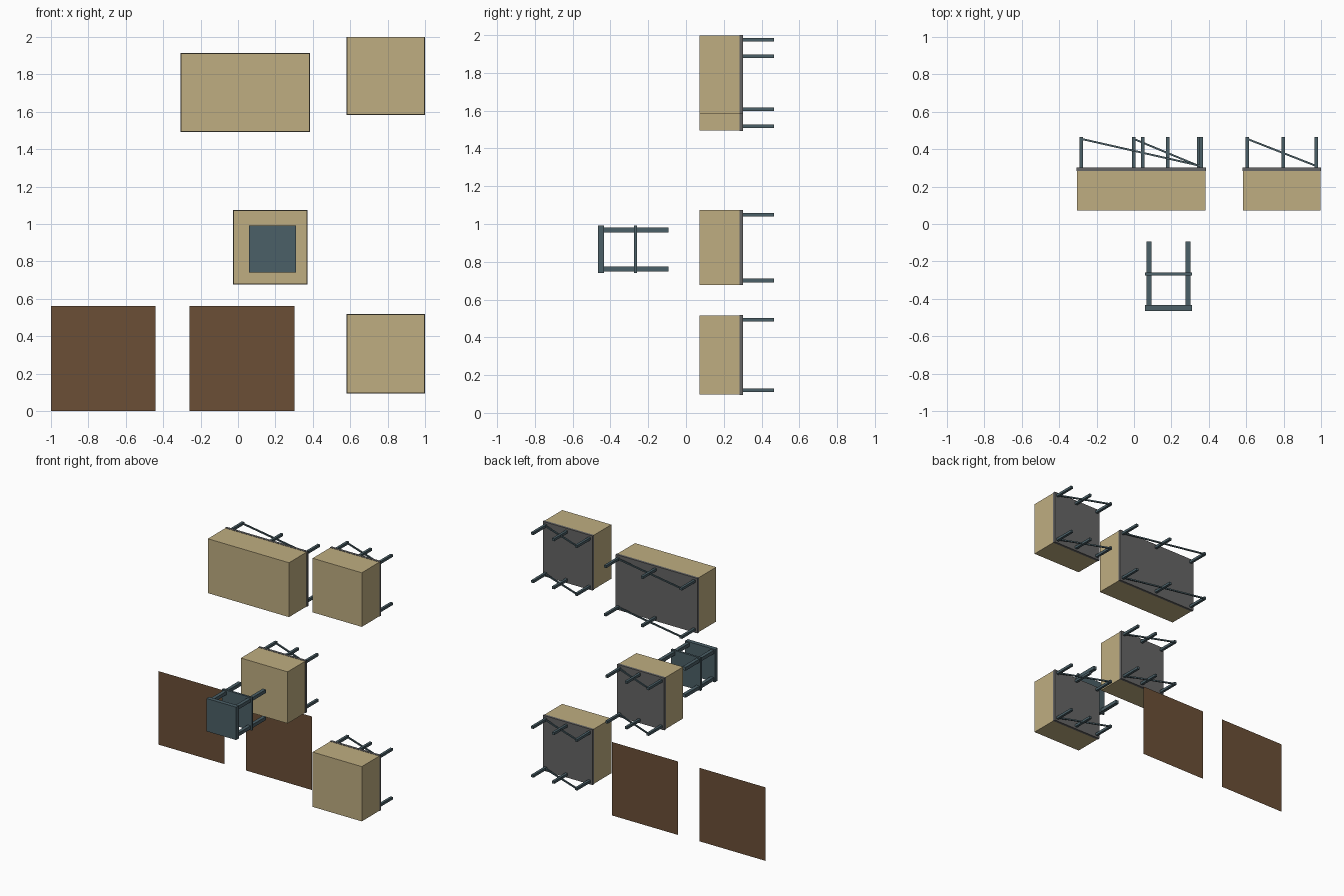
import bpy, bmesh
from mathutils import Vector

if "Cube" in bpy.data.objects:
    bpy.data.objects.remove(bpy.data.objects["Cube"])


def material(name, rgb):
    m = bpy.data.materials.new(name)
    m.diffuse_color = (*rgb, 1)
    m.use_nodes = True
    m.node_tree.nodes["Principled BSDF"].inputs["Base Color"].default_value = m.diffuse_color
    return m


TAN = material("tan", (0.52, 0.42, 0.22))
GREY = material("dark grey", (0.13, 0.13, 0.13))
STEEL = material("blue grey", (0.07, 0.115, 0.135))
BROWN = material("brown", (0.147, 0.078, 0.037))


def finish(name, bm, mat):
    me = bpy.data.meshes.new(name)
    bm.to_mesh(me)
    bm.free()
    me.materials.append(mat)
    ob = bpy.data.objects.new(name, me)
    bpy.context.collection.objects.link(ob)
    return ob


def box(name, x, y, z, mat):
    """Box from (min, max) ranges on each axis."""
    bm = bmesh.new()
    bmesh.ops.create_cube(bm, size=1)
    lo, hi = Vector((x[0], y[0], z[0])), Vector((x[1], y[1], z[1]))
    for v in bm.verts:
        v.co = (lo + hi) / 2 + v.co * (hi - lo)
    return finish(name, bm, mat)


def bar(name, a, b, w, mat):
    """Square bar between two points."""
    a, b = Vector(a), Vector(b)
    ob = box(name, (-w / 2, w / 2), (-w / 2, w / 2), (-(b - a).length / 2, (b - a).length / 2), mat)
    ob.location = (a + b) / 2
    ob.rotation_euler = (b - a).to_track_quat('Z', 'Y').to_euler()
    return ob


def planter(tag, x0, x1, z0, z1):
    # solid block on a thin base plate
    box(tag + "_block", (x0, x1), (0.071, 0.283), (z0, z1), TAN)
    e = 0.002
    box(tag + "_base_plate", (x0 - e, x1 + e), (0.283, 0.302), (z0 - e, z1 + e), GREY)
    # two rows of three legs, each row with a diagonal brace
    i, h = 0.023, 0.0095
    for z in (z0 + i, z1 - i):
        for x in (x0 + i, (x0 + x1) / 2 + 0.009, x1 - i):
            box(tag + "_leg", (x - h, x + h), (0.302, 0.465), (z - h, z + h), STEEL)
        bar(tag + "_brace", (x0 + i, 0.455, z), (x1 - i, 0.310, z), 0.010, STEEL)


planter("wide_unit", -0.305, 0.382, 1.495, 1.911)
planter("upper_unit", 0.582, 0.998, 1.585, 1.999)
planter("middle_unit", -0.025, 0.370, 0.678, 1.073)
planter("lower_unit", 0.582, 0.998, 0.097, 0.516)

# small stool: seat, shelf and four legs
sx, sz = (0.059, 0.310), (0.740, 0.991)
box("stool_seat", sx, (-0.465, -0.433), sz, STEEL)
box("stool_shelf", sx, (-0.276, -0.260), sz, STEEL)
for x in (0.081, 0.288):
    for z in (0.762, 0.969):
        box("stool_leg", (x - 0.013, x + 0.013), (-0.433, -0.093), (z - 0.013, z + 0.013), STEEL)

# two flat single-sided panels
for x0 in (-1.0, -0.259):
    bm = bmesh.new()
    bm.faces.new([bm.verts.new((x, 0.465, z)) for x, z in
                  ((x0, 0), (x0 + 0.56, 0), (x0 + 0.56, 0.562), (x0, 0.562))])
    finish("flat_panel", bm, BROWN)
